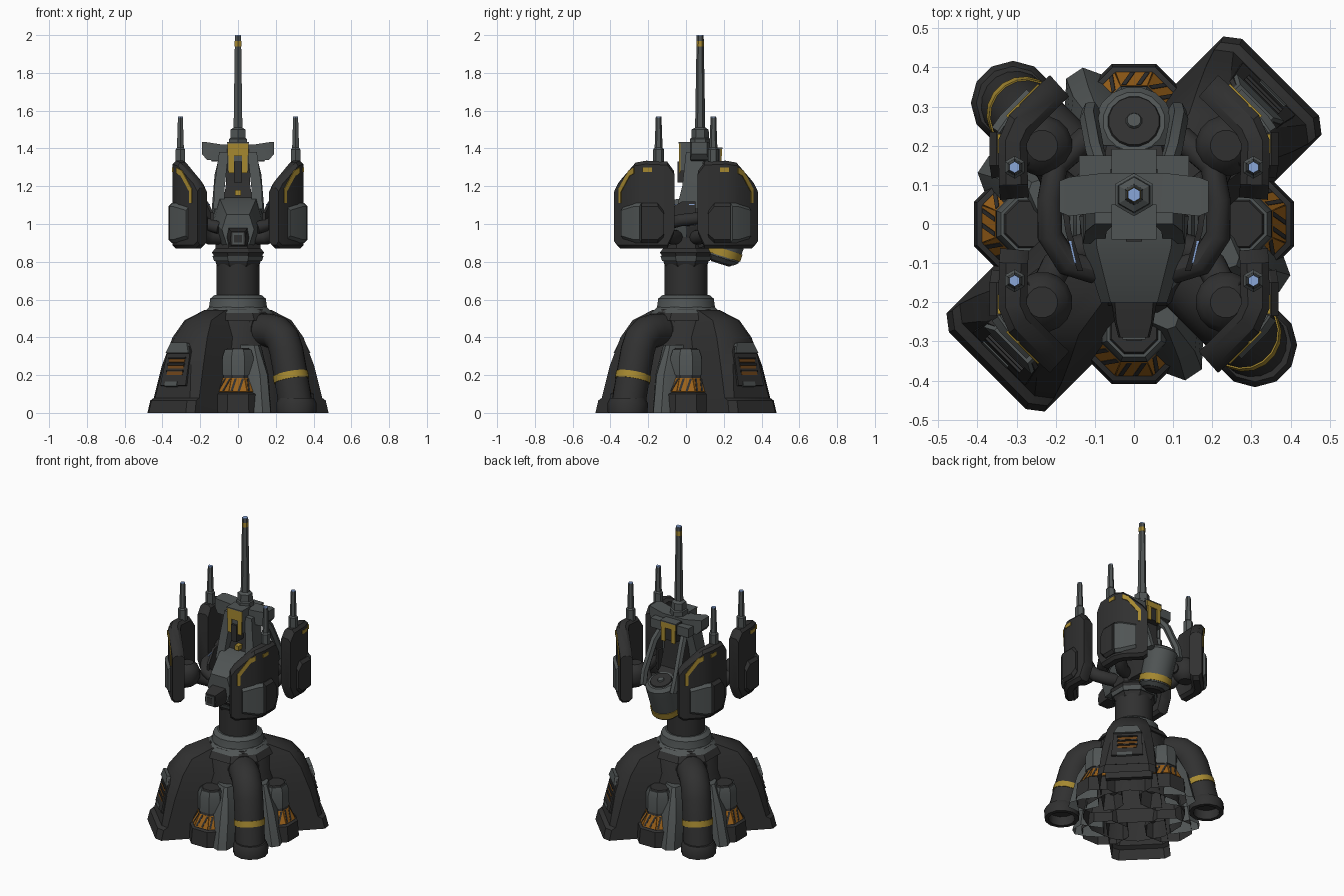
import bpy, bmesh, math
from mathutils import Matrix, Vector

if "Cube" in bpy.data.objects:
    bpy.data.objects.remove(bpy.data.objects["Cube"])
V, I = Vector, Matrix.Identity(4)

def material(name, r, g, b):
    m = bpy.data.materials.new(name)
    m.diffuse_color = (r, g, b, 1)
    m.use_nodes = True
    m.node_tree.nodes["Principled BSDF"].inputs["Base Color"].default_value = m.diffuse_color
    return m

DARK = material("dark metal", 0.030, 0.030, 0.030)
GREY = material("grey armour", 0.080, 0.090, 0.090)
YELLOW = material("yellow paint", 0.38, 0.25, 0.03)
ORANGE = material("hazard orange", 0.33, 0.12, 0.01)
BROWN = material("vent brown", 0.16, 0.06, 0.01)
BLUE = material("pale blue light", 0.25, 0.38, 0.68)

def loft(name, rings, mat, m=I, caps=(1, 1)):
    """Skin a list of equal-length rings."""
    bm = bmesh.new()
    vs = [[bm.verts.new(m @ V(p)) for p in ring] for ring in rings]
    n = len(vs[0])
    for a, b in zip(vs, vs[1:]):
        for i in range(n):
            bm.faces.new((a[i], a[(i + 1) % n], b[(i + 1) % n], b[i]))
    if caps[0]:
        bm.faces.new(vs[0])
    if caps[1]:
        bm.faces.new(vs[-1])
    bmesh.ops.recalc_face_normals(bm, faces=bm.faces)
    me = bpy.data.meshes.new(name)
    bm.to_mesh(me)
    bm.free()
    me.materials.append(mat)
    ob = bpy.data.objects.new(name, me)
    bpy.context.collection.objects.link(ob)
    return ob

def circle(n, r, q, c, turn=0.5):
    return [V(c) + q @ V((r * math.cos(2 * math.pi * (i + turn) / n),
                          r * math.sin(2 * math.pi * (i + turn) / n), 0)) for i in range(n)]

def turned(name, base, steps, mat, n=16, axis=(0, 0, 1), m=I, caps=(1, 1)):
    """Turned part: steps are (height, radius) along the axis."""
    ax = V(axis).normalized()
    q = V((0, 0, 1)).rotation_difference(ax)
    return loft(name, [circle(n, r, q, V(base) + ax * h) for h, r in steps], mat, m, caps)

def tube(name, path, r, mat, n=14, m=I, caps=(1, 1)):
    path = [V(p) for p in path]
    q, prev, rings = None, V((0, 0, 1)), []
    for i, p in enumerate(path):
        t = (path[min(i + 1, len(path) - 1)] - path[max(i - 1, 0)]).normalized()
        d = prev.rotation_difference(t)
        q, prev = (d @ q if q else d), t
        rings.append(circle(n, r, q, p))
    return loft(name, rings, mat, m, caps)

def prism(name, outline, z0, z1, mat, m=I):
    return loft(name, [[(x, y, z) for x, y in outline] for z in (z0, z1)], mat, m)

def box(name, x, y, z, mat, m=I):
    return prism(name, [(x[0], y[0]), (x[1], y[0]), (x[1], y[1]), (x[0], y[1])], z[0], z[1], mat, m)

def frame(origin, u, v):
    """Local frame for plates laid on a face: u across, v up, normal out."""
    u, v = V(u).normalized(), V(v).normalized()
    m = Matrix((u, v, u.cross(v))).transposed().to_4x4()
    m.translation = V(origin)
    return m

def rot(deg):
    return Matrix.Rotation(math.radians(deg), 4, 'Z')

# ---- base core, collar and neck
turned("base_core", (0, 0, 0), [(0, .31), (.2, .29), (.4, .22), (.5, .2), (.55, .17)], DARK, 12, caps=(0, 1))
turned("collar_skirt", (0, 0, 0), [(.49, .225), (.53, .20)], DARK, 8)
turned("collar_step", (0, 0, 0), [(.53, .20), (.56, .165)], GREY, 8)
turned("collar", (0, 0, 0), [(.55, .16), (.57, .155), (.605, .15), (.625, .125)], GREY, 16)
turned("neck", (0, 0, 0), [(.58, .115), (.8, .115)], DARK, 24)

# ---- four side drums, hazard stripes on their sloping shoulder
for k in range(4):
    R = rot(90 * k)
    turned("side_drum", (0, -.27, 0), [(0, .15), (.1, .142), (.108, .126), (.186, .086), (.205, .084)], DARK, 8,
           m=R, caps=(0, 1))
    turned("drum_head", (0, -.27, 0), [(.2, .09), (.3, .088), (.335, .075)], GREY, 8, m=R)
    turned("drum_lid", (0, -.27, 0), [(.33, .07), (.343, .062)], DARK, 8, m=R)
    for a in (-45, 0, 45):
        F = R @ Matrix.Translation((0, -.27, 0)) @ rot(a) @ frame((0, -.098, .147), (1, 0, 0), (0, .037, .078))
        prism("hazard_plate", [(-.047, -.04), (.047, -.04), (.034, .04), (-.034, .04)], -.004, .003, ORANGE, F)
        for s in (-.034, .004):
            prism("hazard_stripe", [(s - .006, -.036), (s + .006, -.036), (s + .028, .036), (s + .016, .036)],
                  0, .005, DARK, F)

# ---- two diagonal buttresses, hollow, with a striped inner bulkhead
def buttress_ring(z, out, w, ch):
    return [(.08, -w, z), (out - ch, -w, z), (out, -w + ch * 1.3, z),
            (out, w - ch * 1.3, z), (out - ch, w, z), (.08, w, z)]

for turn in (45, 225):
    R = rot(turn)
    loft("buttress", [buttress_ring(*s) for s in
                      ((0, .53, .178, .03), (.065, .515, .172, .03), (.08, .49, .17, .03), (.25, .455, .155, .04),
                       (.4, .41, .13, .05), (.49, .34, .10, .04), (.545, .2, .08, .03))], DARK, R, (0, 1))
    box("inner_bulkhead", (.33, .36), (-.14, .14), (.06, .3), DARK, R)
    box("inner_hazard_plate", (.325, .331), (-.13, .13), (.11, .18), ORANGE, R)
    F = R @ frame((.452, 0, .25), (0, 1, 0), (-.24, 0, .97))
    prism("vent_frame", [(-.095, -.11), (.095, -.11), (.085, .08), (.06, .115), (-.06, .115), (-.085, .08)],
          -.01, .01, DARK, F)
    prism("vent_hood", [(-.085, .065), (.085, .065), (.06, .12), (-.06, .12)], 0, .022, GREY, F)
    prism("vent_sill", [(-.06, -.115), (.03, -.115), (.03, -.09), (-.06, -.09)], 0, .013, GREY, F)
    for v in (-.045, -.01, .025):
        prism("vent_slot", [(-.058, v - .009), (.058, v - .009), (.058, v + .009), (-.058, v + .009)],
              .005, .012, BROWN, F)
        prism("vent_louvre", [(-.062, v + .009), (.062, v + .009), (.062, v + .018), (-.062, v + .018)],
              .005, .018, DARK, F)

# ---- two diagonal pipes with grey fins on both flanks
for turn in (-45, 135):
    R = rot(turn)
    tube("pipe", [(.1, 0, .435), (.24, 0, .435), (.29, 0, .425), (.335, 0, .39), (.362, 0, .33), (.395, 0, .2),
                  (.43, 0, .05)], .09, DARK, 18, R, (1, 0))
    turned("pipe_band", (.394, 0, .2), [(-.03, .091), (-.03, .095), (.007, .095), (.007, .091)], YELLOW, 18,
           (-.24, 0, .97), R, (0, 0))
    turned("pipe_foot", (.437, 0, 0), [(0, .105), (.05, .108), (.078, .094)], DARK, 12, m=R, caps=(0, 1))
    turned("pipe_inner", (.437, 0, 0), [(0, .105), (0, .08), (.06, .08)], DARK, 12, m=R, caps=(0, 1))
    turned("pipe_socket", (.12, 0, .435), [(0, .105), (.06, .105), (.07, .095)], DARK, 16, (1, 0, 0), R)
    for s in (1, -1):
        loft("pipe_fin", [[(x, y * s, z) for x, y in pts] for z, pts in (
            (0, [(.2, .13), (.2, .24), (.30, .225), (.375, .19), (.385, .14), (.33, .08)]),
            (.2, [(.2, .11), (.2, .2), (.27, .195), (.33, .165), (.34, .12), (.3, .07)]),
            (.36, [(.16, .1), (.16, .15), (.2, .15), (.25, .13), (.26, .11), (.24, .07)]))], GREY, R, (0, 1))

# ---- head: mounting ring, front body, nozzle
turned("head_ring", (0, 0, 0), [(.775, .115), (.79, .125), (.835, .14), (.85, .15), (.87, .13), (.93, .125)], DARK, 8)
turned("head_ring_trim", (0, 0, 0), [(.805, .137), (.83, .147), (.83, .13)], GREY, 8)

def hexa(y, top, mid, bot, z0, z1, z2):
    return [(-top, y, z2), (top, y, z2), (mid, y, z1), (bot, y, z0), (-bot, y, z0), (-mid, y, z1)]

loft("front_body", [hexa(.02, .1, .14, .1, .9, 1.02, 1.14), hexa(-.06, .095, .13, .09, .89, 1.01, 1.13),
                    hexa(-.2, .06, .085, .06, .89, .97, 1.05)], GREY)
loft("nozzle", [hexa(-.19, .05, .06, .05, .88, .93, .98), hexa(-.25, .045, .05, .045, .88, .92, .97),
                hexa(-.29, .035, .04, .035, .885, .92, .96)], DARK)
box("nozzle_rim", (-.03, .03), (-.295, -.28), (.893, .952), GREY)
box("nozzle_opening", (-.02, .02), (-.298, -.288), (.903, .942), DARK)
loft("rear_body", [hexa(0, .09, .13, .1, .86, .98, 1.12), hexa(.1, .09, .13, .1, .88, 1.0, 1.1),
                   hexa(.2, .07, .1, .07, .9, 1.0, 1.06)], DARK)

# ---- tilted rear canister
AX, C = (0, .3, .95), (0, .185, .80)
turned("canister", C, [(0, .07), (.02, .092), (.2, .1), (.235, .1), (.255, .08)], GREY, 16, AX)
turned("canister_band", C, [(.03, .094), (.03, .099), (.07, .1), (.07, .095)], YELLOW, 16, AX, caps=(0, 0))
turned("canister_base", C, [(-.012, .05), (.022, .094)], DARK, 16, AX)
turned("canister_lid", C, [(.25, .07), (.262, .065)], DARK, 16, AX)
turned("canister_knob", C, [(.26, .022), (.27, .018)], GREY, 10, AX)

# ---- tower and crossbar
loft("tower_core", [[(-w, a, z), (w, a, z), (w, b, z), (-w, b, z)] for z, w, a, b in
                    ((1.05, .09, -.01, .15), (1.2, .065, .03, .14), (1.4, .06, .03, .14))], DARK)
for s in (1, -1):
    M = Matrix.Scale(s, 4, (1, 0, 0))
    loft("tower_column", [[(x0, a, z), (x1, a, z), (x1, b, z), (x0, b, z)] for z, x0, x1, a, b in
                          ((1.08, .075, .13, -.05, .06), (1.2, .07, .125, -.02, .07), (1.38, .05, .1, 0, .1))], GREY, M)
    tube("rear_strut", [(.075, .11, 1.36), (.1, .19, 1.26), (.115, .27, 1.08), (.11, .29, 1.0)], .024, GREY, 6, M)
    loft("cheek_plate", [[(x, y, .99), (x + .015, y, .99), (x + .015, y, t), (x, y, t)] for x, y, t in
                         ((.13, -.12, 1.06), (.16, -.02, 1.12), (.17, .05, 1.12))], DARK, M)
    prism("cheek_light", [(.147, -.1), (.153, -.1), (.187, .045), (.181, .045)], 1.1, 1.106, BLUE, M)
    for y in (-.037, .181):
        box("visor_leg", (.022, .05), (y, y + .008), (1.27, 1.38), YELLOW, M)
loft("crossbar", [[(x, a, z0), (x, b, z0), (x, b, z1), (x, a, z1)] for x, a, b, z0, z1 in
                  ((-.19, .03, .11, 1.37, 1.433), (-.165, .02, .12, 1.34, 1.433), (-.08, .03, .13, 1.33, 1.42),
                   (.08, .03, .13, 1.33, 1.42), (.165, .02, .12, 1.34, 1.433), (.19, .03, .11, 1.37, 1.433))], GREY)
box("visor_block", (-.055, .055), (-.03, .05), (1.28, 1.428), GREY)
box("visor_lip", (-.057, .057), (-.04, .05), (1.427, 1.434), GREY)
box("visor_block_rear", (-.055, .055), (.1, .182), (1.28, 1.398), DARK)
box("visor_lip_rear", (-.057, .057), (.1, .192), (1.397, 1.404), GREY)
for y, top in ((-.038, 1.427), (.181, 1.397)):
    box("visor_brow", (-.055, .055), (y, y + .009), (1.36, top), YELLOW)
box("visor_core", (-.02, .02), (-.045, .04), (1.22, 1.33), DARK)
box("tower_mark", (-.015, .015), (-.016, .03), (1.15, 1.18), YELLOW)
box("crossbar_rear", (-.14, .14), (.1, .175), (1.33, 1.39), GREY)

# ---- antennas: socket, tapering rod, light
def antenna(x, y, steps, top, r, m=I):
    turned("antenna_socket", (x, y, 0), steps, GREY, 6, m=m)
    turned("antenna_rod", (x, y, 0), [(steps[-1][0], r), (top - .005, r * .72)], GREY, 6, m=m)
    turned("antenna_light", (x, y, 0), [(top - .005, r * .7), (top, r * .7)], BLUE, 6, m=m)

antenna(0, .075, [(1.4, .055), (1.45, .055), (1.455, .047), (1.5, .045), (1.51, .027), (1.56, .026)], 2, .026)
turned("antenna_band", (0, .075, 0), [(1.94, .0205), (1.97, .02)], YELLOW, 6)

# ---- four armoured pods on curved arms
def wall(stations, t):
    """Vertical wall along a plan path; stations are x, y, z0, z1."""
    rings = []
    for i, (x, y, z0, z1) in enumerate(stations):
        a, b = stations[max(i - 1, 0)], stations[min(i + 1, len(stations) - 1)]
        d = V((b[0] - a[0], b[1] - a[1], 0)).normalized()
        n, e = V((d.y, -d.x, 0)), .018
        prof = ((t, z0 + e), (t, z1 - e), (t - e, z1), (e - t, z1), (-t, z1 - e), (-t, z0 + e), (e - t, z0), (t - e, z0))
        rings.append([V((x, y, z)) + n * k for k, z in prof])
    return rings

for sx in (1, -1):
    for sy in (1, -1):
        M = Matrix.Diagonal((sx, sy, 1, 1))
        loft("pod", wall([(.305, .065, .95, 1.28), (.308, .1, .87, 1.33), (.31, .21, .87, 1.335),
                          (.29, .255, .87, 1.325), (.21, .335, .87, 1.23), (.19, .353, .89, 1.19)], .037), DARK, M)
        loft("pod_side_armour", wall([(.342, .12, .93, 1.07), (.347, .15, .9, 1.11), (.347, .235, .9, 1.11)], .022), DARK, M)
        loft("pod_corner_armour", wall([(.346, .235, .9, 1.11), (.325, .265, .9, 1.11), (.26, .33, .92, 1.09)], .021),
             GREY, M)
        # yellow stripe following the sloping top edge
        F = M @ frame((.318, .282, 0), (-.707, .707, 0), (0, 0, 1))
        prism("pod_stripe", [(-.01, 1.298), (.03, 1.283), (.105, 1.185), (.105, 1.11), (.087, 1.11), (.087, 1.17),
                             (.022, 1.255), (-.01, 1.268)], -.007, .003, YELLOW, F)
        box("pod_stripe_end", (.341, .349), (.18, .23), (1.275, 1.298), YELLOW, M)
        turned("pod_joint", (.235, .2, 0), [(.93, .04), (.95, .065), (.98, .078), (1.03, .078), (1.06, .065), (1.08, .04)],
               DARK, 16, m=M)
        antenna(.305, .145, [(1.32, .029), (1.395, .029), (1.405, .02)], 1.57, .021, M)
        tube("pod_arm", [(.08, .05, .93), (.15, .07, .93), (.2, .11, .95), (.225, .16, 1.0), (.28, .18, 1.04)],
             .04, DARK, 12, M)
    tube("side_hose", [(sx * .1, -.12, .98), (sx * .17, -.1, 1.0), (sx * .215, -.03, 1.02), (sx * .215, .06, 1.03),
                       (sx * .2, .15, 1.02), (sx * .12, .22, .98)], .033, DARK, 12)

# ---- smooth round parts, keep hard edges
for ob in bpy.context.collection.objects:
    ob.select_set(True)
    bpy.context.view_layer.objects.active = ob
bpy.ops.object.shade_smooth_by_angle(angle=math.radians(31))
